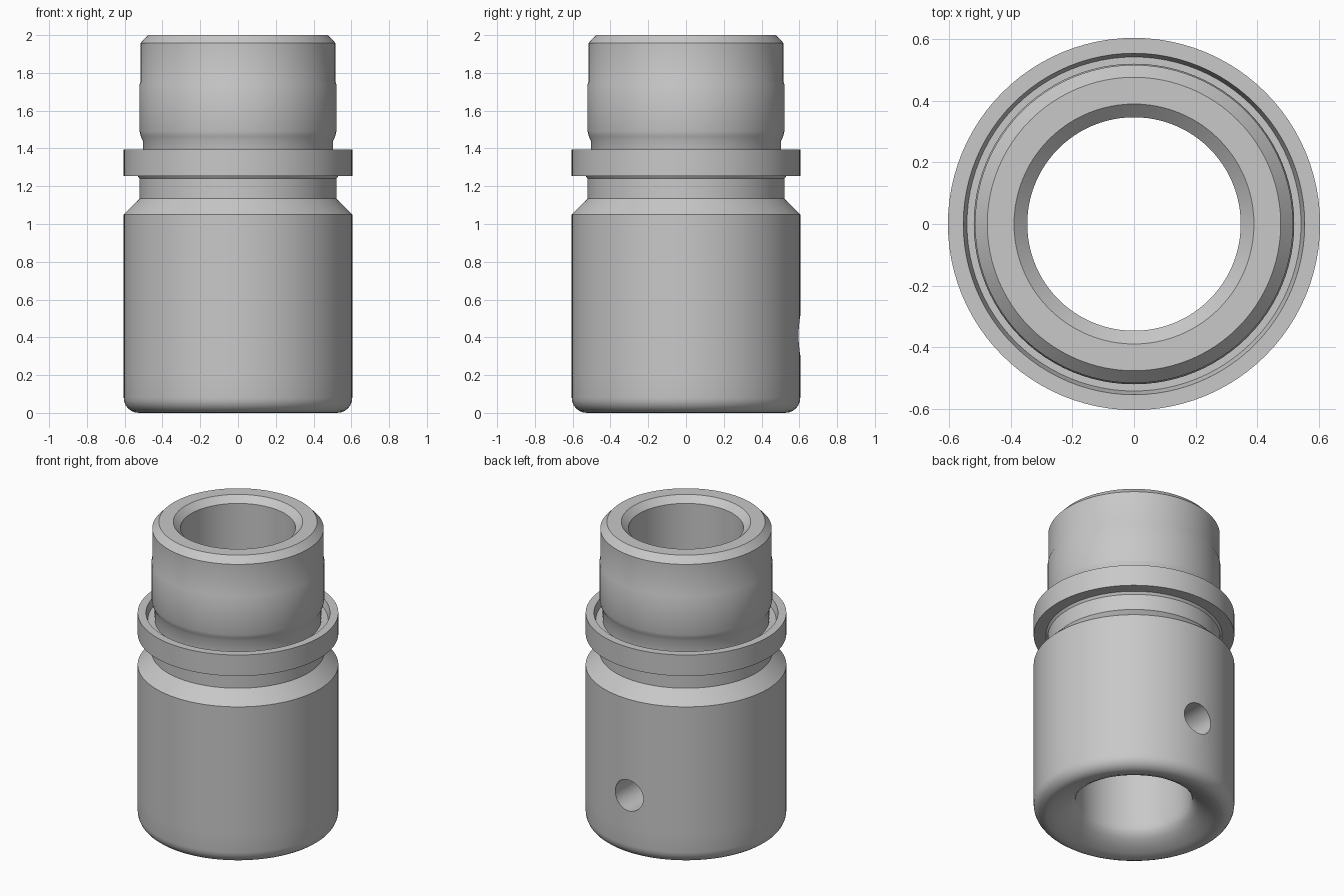
import bpy
import bmesh
import math
from mathutils import Matrix

cube = bpy.data.objects.get("Cube")
if cube:
    bpy.data.objects.remove(cube, do_unlink=True)

SEGMENTS = 96

grey = bpy.data.materials.new("plain grey")
grey.use_nodes = True
colour = (0.58, 0.58, 0.58, 1.0)
grey.diffuse_color = colour
grey.node_tree.nodes["Principled BSDF"].inputs["Base Color"].default_value = colour


def make_object(name, bm):
    bmesh.ops.recalc_face_normals(bm, faces=bm.faces)
    mesh = bpy.data.meshes.new(name)
    bm.to_mesh(mesh)
    bm.free()
    obj = bpy.data.objects.new(name, mesh)
    bpy.context.collection.objects.link(obj)
    mesh.materials.append(grey)
    return obj


def lathe(name, profile):
    """Spin a closed (radius, height) outline around z."""
    bm = bmesh.new()
    verts = [bm.verts.new((r, 0, z)) for r, z in profile]
    edges = [bm.edges.new((verts[i], verts[(i + 1) % len(verts)]))
             for i in range(len(verts))]
    bmesh.ops.spin(bm, geom=verts + edges, cent=(0, 0, 0), axis=(0, 0, 1),
                   angle=math.tau, steps=SEGMENTS)
    bmesh.ops.remove_doubles(bm, verts=bm.verts, dist=0.0005)
    return make_object(name, bm)


# Rounded outer corner at the bottom
corner = [(0.525 + 0.08 * math.cos(math.radians(a)),
           0.08 - 0.08 * math.sin(math.radians(a))) for a in range(0, 91, 15)]

# Flared mouth of the bore, from the bottom rim upward
mouth = [(0.48, 0.012), (0.43, 0.034), (0.385, 0.062),
         (0.36, 0.09), (0.35, 0.115), (0.347, 0.15)]

# Bore, chamfered top rim and outer collar
upper = [
    (0.347, 0.25), (0.347, 0.6), (0.347, 1.96), (0.39, 2.0),   # bore
    (0.477, 2.0), (0.517, 1.957), (0.517, 1.75), (0.521, 1.74),  # top collar
    (0.521, 1.49), (0.515, 1.465), (0.503, 1.44), (0.502, 1.35),
]

# Flange with a recessed top, groove below it, and the main body shoulder
lower = [
    (0.543, 1.35), (0.555, 1.395), (0.605, 1.395), (0.605, 1.255),
    (0.532, 1.255), (0.521, 1.24), (0.521, 1.135),
    (0.605, 1.05), (0.605, 0.6), (0.605, 0.2),
]

sleeve = lathe("sleeve_body", corner + mouth + upper + lower)

# Round side hole through the back wall
bm = bmesh.new()
bmesh.ops.create_cone(bm, cap_ends=True, segments=48, radius1=0.103,
                      radius2=0.103, depth=0.6,
                      matrix=Matrix.Translation((0, 0.5, 0.41))
                      @ Matrix.Rotation(math.pi / 2, 4, 'X'))
cutter = make_object("side_hole_cutter", bm)
cutter.hide_render = True

cut = sleeve.modifiers.new("side hole", 'BOOLEAN')
cut.operation = 'DIFFERENCE'
cut.solver = 'EXACT'
cut.object = cutter

bpy.ops.object.select_all(action='DESELECT')
sleeve.select_set(True)
bpy.context.view_layer.objects.active = sleeve
bpy.ops.object.modifier_apply(modifier=cut.name)
bpy.data.objects.remove(cutter, do_unlink=True)
bpy.ops.object.shade_smooth_by_angle(angle=math.radians(30))
